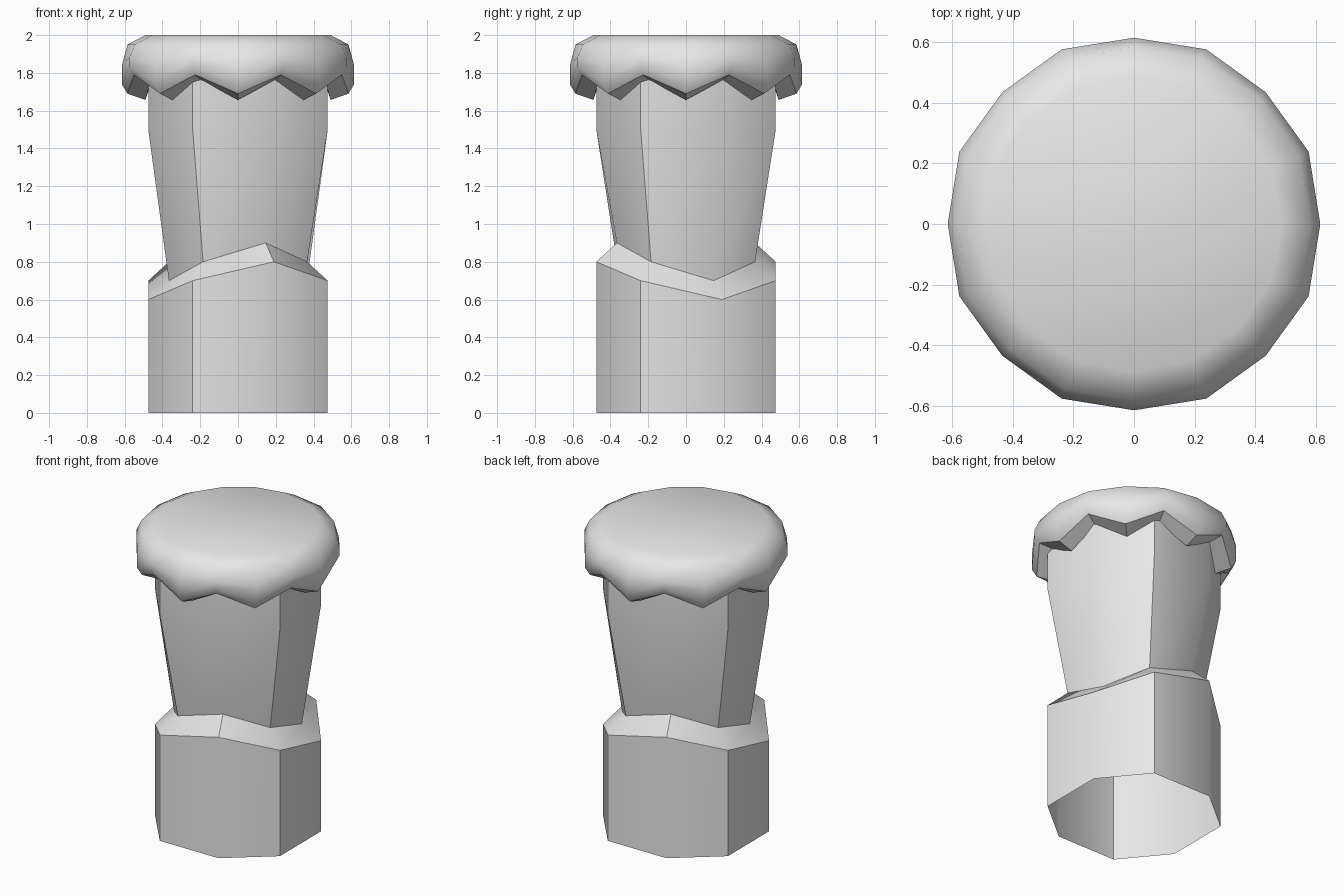
import bpy
import bmesh
from math import sin, cos, tau, radians
from mathutils import Matrix, Vector

if "Cube" in bpy.data.objects:
    bpy.data.objects.remove(bpy.data.objects["Cube"], do_unlink=True)

grey = bpy.data.materials.new("plain_grey")
grey.use_nodes = True
grey.diffuse_color = (0.8, 0.8, 0.8, 1)
grey.node_tree.nodes["Principled BSDF"].inputs["Base Color"].default_value = (0.8, 0.8, 0.8, 1)


def loft(name, rings, angle, close_top=False):
    """Skin rings of points, ordered so the faces point outward."""
    bm = bmesh.new()
    loops = [[bm.verts.new(p) for p in ring] for ring in rings]
    n = len(loops[0])
    for low, high in zip(loops, loops[1:]):
        for i in range(n):
            j = (i + 1) % n
            bm.faces.new((low[i], low[j], high[j], high[i]))
    if close_top:
        bm.faces.new(loops[-1])
    mesh = bpy.data.meshes.new(name)
    bm.to_mesh(mesh)
    bm.free()
    mesh.materials.append(grey)
    obj = bpy.data.objects.new(name, mesh)
    bpy.context.collection.objects.link(obj)
    bpy.ops.object.select_all(action='DESELECT')
    obj.select_set(True)
    bpy.context.view_layer.objects.active = obj
    bpy.ops.object.shade_smooth_by_angle(angle=radians(angle))
    return obj


# Trunk: uneven octagon, open below, with a slanted ledge and a tapered neck
side = [Vector((-0.24, -0.475, 0)), Vector((0.19, -0.475, 0))]
octagon = [Matrix.Rotation(tau / 4 * k, 3, 'Z') @ p for k in range(4) for p in side]
wave = [0.7, 0.8, 0.7, 0.6] * 2


def trunk_ring(scale, heights):
    return [(p.x * scale, p.y * scale, z) for p, z in zip(octagon, heights)]


loft("trunk", [
    trunk_ring(1, [0] * 8),
    trunk_ring(1, wave),
    trunk_ring(0.77, [z + 0.1 for z in wave]),
    trunk_ring(1, [1.5] * 8),
    trunk_ring(1, [1.9] * 8),
], 43)


# Cap: rounded disc whose rim alternates between drooping lobes and notches
def cap_ring(lobe, notch):
    points = []
    for i in range(16):
        r, z = notch if i % 2 else lobe
        points.append((r * cos(tau * i / 16), r * sin(tau * i / 16), z))
    return points


rim = cap_ring((0.585, 1.69), (0.595, 1.79))
loft("cap", [
    rim,
    cap_ring((0.615, 1.74), (0.624, 1.835)),
    cap_ring((0.615, 1.84), (0.624, 1.88)),
    cap_ring((0.585, 1.95), (0.59, 1.95)),
    cap_ring((0.49, 2.0), (0.49, 2.0)),
], 80, close_top=True)

# Underside of the rim, turning up against the trunk
loft("cap_underside", [
    cap_ring((0.47, 1.82), (0.47, 1.82)),
    cap_ring((0.49, 1.657), (0.5, 1.76)),
    rim,
], 25)
